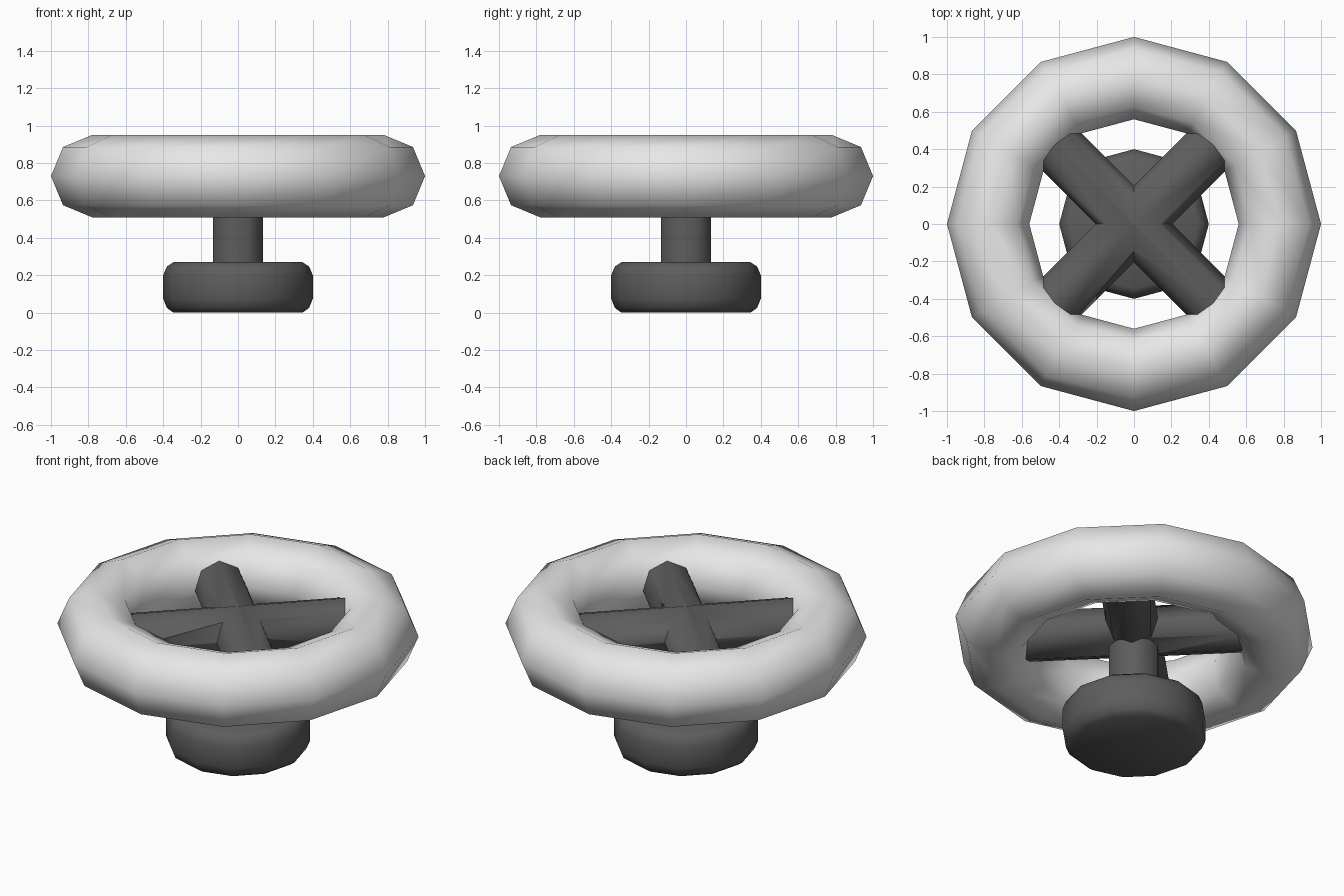
import bpy, bmesh, math
from mathutils import Matrix, Vector

if "Cube" in bpy.data.objects:
    bpy.data.objects.remove(bpy.data.objects["Cube"])


def material(name, v):
    m = bpy.data.materials.new(name)
    m.diffuse_color = (v, v, v, 1)
    m.use_nodes = True
    m.node_tree.nodes["Principled BSDF"].inputs["Base Color"].default_value = m.diffuse_color
    return m


LIGHT = material("light grey", 0.8)
DARK = material("dark grey", 0.11)


def finish(ob, name, mat, angle):
    ob.name = ob.data.name = name
    ob.data.materials.clear()
    ob.data.materials.append(mat)
    bpy.ops.object.select_all(action='DESELECT')
    ob.select_set(True)
    bpy.context.view_layer.objects.active = ob
    bpy.ops.object.shade_smooth_by_angle(angle=math.radians(angle))


def rod(a, b, r, turn):
    """Eight-sided rod from a to b; turn rotates its section."""
    a, b = Vector(a), Vector(b)
    rot = (b - a).to_track_quat('Z', 'Y').to_matrix().to_4x4()
    bm = bmesh.new()
    bmesh.ops.create_cone(bm, cap_ends=True, segments=8, radius1=r, radius2=r,
                          depth=(b - a).length,
                          matrix=Matrix.Translation((a + b) / 2) @ rot @ Matrix.Rotation(turn, 4, 'Z'))
    me = bpy.data.meshes.new("rod")
    bm.to_mesh(me)
    bm.free()
    ob = bpy.data.objects.new("rod", me)
    bpy.context.collection.objects.link(ob)
    return ob


# Wheel rim
bpy.ops.mesh.primitive_torus_add(major_segments=12, minor_segments=8,
                                 major_radius=0.78, minor_radius=0.22,
                                 location=(0, 0, 0.73))
finish(bpy.context.object, "wheel_rim", LIGHT, 80)

# Crossed spokes and central stem, joined into one piece
Z, E = 0.73, 0.66 * math.sqrt(0.5)
hub = rod((-E, -E, Z), (E, E, Z), 0.145, 0)
others = [rod((-E, E, Z), (E, -E, Z), 0.145, 0),
          rod((0, 0, 0.2), (0, 0, Z), 0.145, math.pi / 8)]
bpy.context.view_layer.objects.active = hub
for o in others:
    mod = hub.modifiers.new("union", 'BOOLEAN')
    mod.operation = 'UNION'
    mod.solver = 'EXACT'
    mod.object = o
    bpy.ops.object.modifier_apply(modifier=mod.name)
    bpy.data.objects.remove(o)
finish(hub, "spokes_and_stem", DARK, 70)

# Rounded base disc, turned from a profile
profile = [(0.345, 0), (0.38, 0.025), (0.4, 0.075),
           (0.4, 0.2), (0.38, 0.247), (0.345, 0.27)]
N = 12
bm = bmesh.new()
rings = [[bm.verts.new((r * math.cos(2 * math.pi * i / N), r * math.sin(2 * math.pi * i / N), z))
          for i in range(N)] for r, z in profile]
for lo, hi in zip(rings, rings[1:]):
    for i in range(N):
        j = (i + 1) % N
        bm.faces.new((lo[i], lo[j], hi[j], hi[i]))
bm.faces.new(rings[0][::-1])
bm.faces.new(rings[-1])
me = bpy.data.meshes.new("base_disc")
bm.to_mesh(me)
bm.free()
base = bpy.data.objects.new("base_disc", me)
bpy.context.collection.objects.link(base)
finish(base, "base_disc", DARK, 80)
